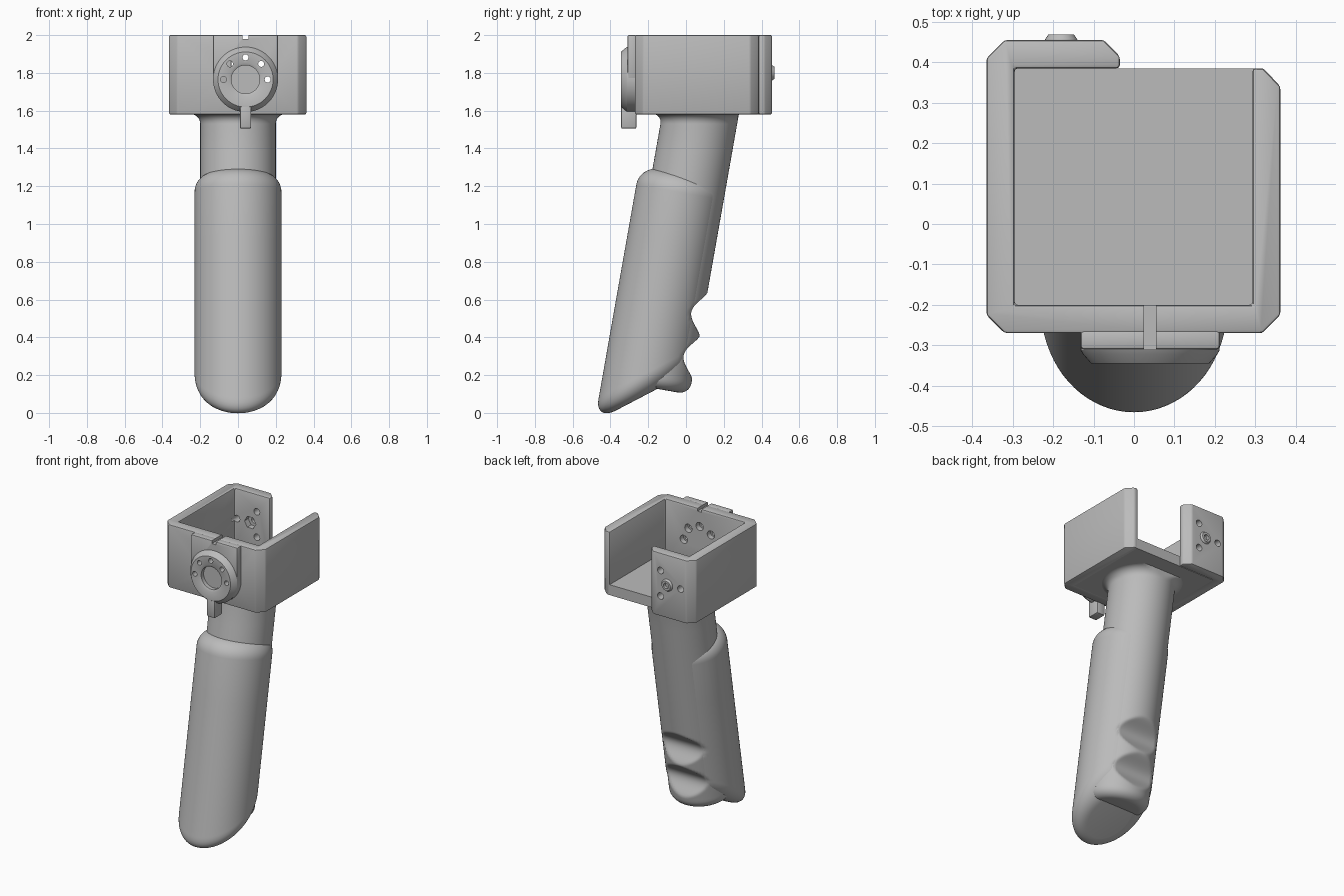
import bpy, bmesh
from math import sin, cos, pi, tan, radians
from mathutils import Matrix, Vector

cube = bpy.data.objects.get("Cube")
if cube:
    bpy.data.objects.remove(cube, do_unlink=True)

grey = bpy.data.materials.new("plain grey")
grey.use_nodes = True
tone = (0.5, 0.5, 0.5, 1)
grey.diffuse_color = tone
grey.node_tree.nodes["Principled BSDF"].inputs["Base Color"].default_value = tone


def finish(name, bm):
    bmesh.ops.recalc_face_normals(bm, faces=bm.faces)
    me = bpy.data.meshes.new(name)
    bm.to_mesh(me)
    bm.free()
    me.materials.append(grey)
    ob = bpy.data.objects.new(name, me)
    bpy.context.collection.objects.link(ob)
    return ob


def loft(name, rings):
    """Skin a stack of closed rings and cap both ends."""
    bm = bmesh.new()
    rows = [[bm.verts.new(p) for p in ring] for ring in rings]
    n = len(rows[0])
    for a, b in zip(rows, rows[1:]):
        for i in range(n):
            j = (i + 1) % n
            bm.faces.new((a[i], a[j], b[j], b[i]))
    bm.faces.new(rows[0])
    bm.faces.new(rows[-1])
    return finish(name, bm)


def turned(name, x, z, profile, sides=48):
    """Lathe (radius, y) pairs around an axis parallel to y."""
    return loft(name, [[(x + r * cos(2 * pi * i / sides), y, z + r * sin(2 * pi * i / sides))
                        for i in range(sides)] for r, y in profile])


def prism(name, outline, z0, z1):
    return loft(name, [[(x, y, z) for x, y in outline] for z in (z0, z1)])


def box(name, x0, x1, y0, y1, z0, z1):
    return prism(name, [(x0, y0), (x1, y0), (x1, y1), (x0, y1)], z0, z1)


def activate(ob):
    bpy.ops.object.select_all(action='DESELECT')
    bpy.context.view_layer.objects.active = ob
    ob.select_set(True)


def smooth(ob, angle=35):
    activate(ob)
    bpy.ops.object.shade_smooth_by_angle(angle=radians(angle))


def bevel(ob, width, segments=2):
    activate(ob)
    m = ob.modifiers.new("bevel", 'BEVEL')
    m.width, m.segments, m.limit_method = width, segments, 'ANGLE'
    m.angle_limit = radians(30)
    bpy.ops.object.modifier_apply(modifier=m.name)


def cut(ob, cutters):
    activate(ob)
    for c in cutters:
        m = ob.modifiers.new("cut", 'BOOLEAN')
        m.operation, m.solver, m.object = 'DIFFERENCE', 'EXACT', c
        bpy.ops.object.modifier_apply(modifier=m.name)


# ---- open bracket: C-shaped wall and floor
wall = prism("bracket_wall", [
    (-.075, .455), (-.32, .455), (-.365, .41), (-.365, -.225), (-.32, -.27),
    (.317, -.27), (.362, -.225), (.362, .34), (.32, .385), (.293, .385),
    (.293, -.2), (-.295, -.2), (-.295, .385), (-.035, .385), (-.035, .415)], 1.58, 2)
bevel(wall, .008)
floor = box("bracket_floor", -.31, .31, -.21, .385, 1.581, 1.65)

# ---- front plate, dial and pointer
DX, DZ = .04, 1.765
plate = box("front_plate", DX - .172, DX + .172, -.31, -.262, DZ, 2)
bevel(plate, .008)
dial = turned("dial", DX, DZ, [(.172, -.262), (.172, -.312), (.166, -.322), (.146, -.345),
                               (.088, -.345), (.075, -.338), (.075, -.312)], 64)
pointer = box("pointer_tab", DX - .03, DX + .03, -.344, -.262, 1.505, 1.64)
bevel(pointer, .008)

# ---- rear boss
BX, BZ = -.18, 1.8
boss = turned("rear_boss", BX, BZ, [(.04, .445), (.04, .456), (.032, .468), (.018, .468), (.018, .448)], 32)

# ---- holes and slot
front_thin, front_wide, rear = [], [], []
for k in range(5):
    x, z = DX + .117 * cos(k * pi / 4), DZ + .117 * sin(k * pi / 4)
    front_thin.append(turned("cutter", x, z, [(.016, -.4), (.016, -.1)], 20))
    front_wide.append(turned("cutter", x, z, [(.027, -.235), (.027, -.15)], 20))
for k in range(3):
    a = pi + k * 2 * pi / 3
    rear.append(turned("cutter", BX + .098 * cos(a), BZ + .098 * sin(a), [(.022, .36), (.022, .5)], 20))
rear.append(turned("cutter", BX, BZ, [(.042, .36), (.042, .425)], 6))
rear.append(turned("cutter", BX, BZ, [(.018, .4), (.018, .5)], 20))
slot = box("cutter", DX - .015, DX + .015, -.4, -.19, 1.98, 2.05)
cut(wall, front_thin + front_wide + rear + [slot])
cut(plate, front_thin + [slot])
cut(dial, front_thin)
for c in front_thin + front_wide + rear + [slot]:
    bpy.data.objects.remove(c, do_unlink=True)

# ---- leaning grip, built along its own axis and tilted ten degrees
LEAN = radians(10)
TILT = Matrix.Translation((0, -.202, 0)) @ Matrix.Rotation(-LEAN, 4, 'X')


def back_limit(s):
    """Finger grooves scooped from the back of the grip."""
    if not .215 < s < .681:
        return .2
    wave = .5 + .5 * cos(2 * pi * (s - .565) / .233)
    return .2 - .066 * wave ** .7


def grip_ring(s, r, centre=0, slant=0, inset=0, sides=72):
    ring = []
    for i in range(sides):
        a = 2 * pi * i / sides
        y = r * sin(a)
        h = s + slant * y
        y = min(centre + y, back_limit(h) - inset)
        ring.append(TILT @ Vector((r * cos(a), y, h)))
    return ring


# neck: rounded foot, straight shaft, flare into the bracket
rings = []
for k in range(7):
    a = (1 - k / 6) * pi / 2
    rings.append(grip_ring(.134 + .06 * (1 - sin(a)), .14 + .06 * cos(a)))
rings += [grip_ring(.2 + k * .01, .2) for k in range(1, 56)]
for s, t in ((1.2, 0), (1.4, 1)):
    rings.append(grip_ring(s, .2, slant=t * tan(LEAN)))
for k in range(8):
    a = k / 7 * pi / 2
    z = 1.53 + .052 * sin(a)
    rings.append(grip_ring(z / cos(LEAN), .2 + .05 * (1 - cos(a)), slant=tan(LEAN)))
rings.append(grip_ring(1.6 / cos(LEAN), .25, slant=tan(LEAN)))
neck = loft("grip_neck", rings)

# palm swell: slanted rounded base, rounded shoulder
rings = []
for k in range(11):
    a = (1 - k / 10) * pi / 2
    rings.append(grip_ring(.082 + .12 * (1 - sin(a)), .13 + .1 * cos(a), -.04, .77, .003))
for k in range(1, 81):
    t = k / 80
    rings.append(grip_ring(.202 + t * .7, .23, -.04, .77 * (1 - t), .003))
for k in range(11):
    a = k / 10 * pi / 2
    rings.append(grip_ring(1.18 + .1 * sin(a), .13 + .1 * cos(a), -.04))
swell = loft("palm_swell", rings)

for ob in (wall, floor, plate, dial, pointer, boss):
    smooth(ob, 30)
for ob in (neck, swell):
    smooth(ob, 50)
